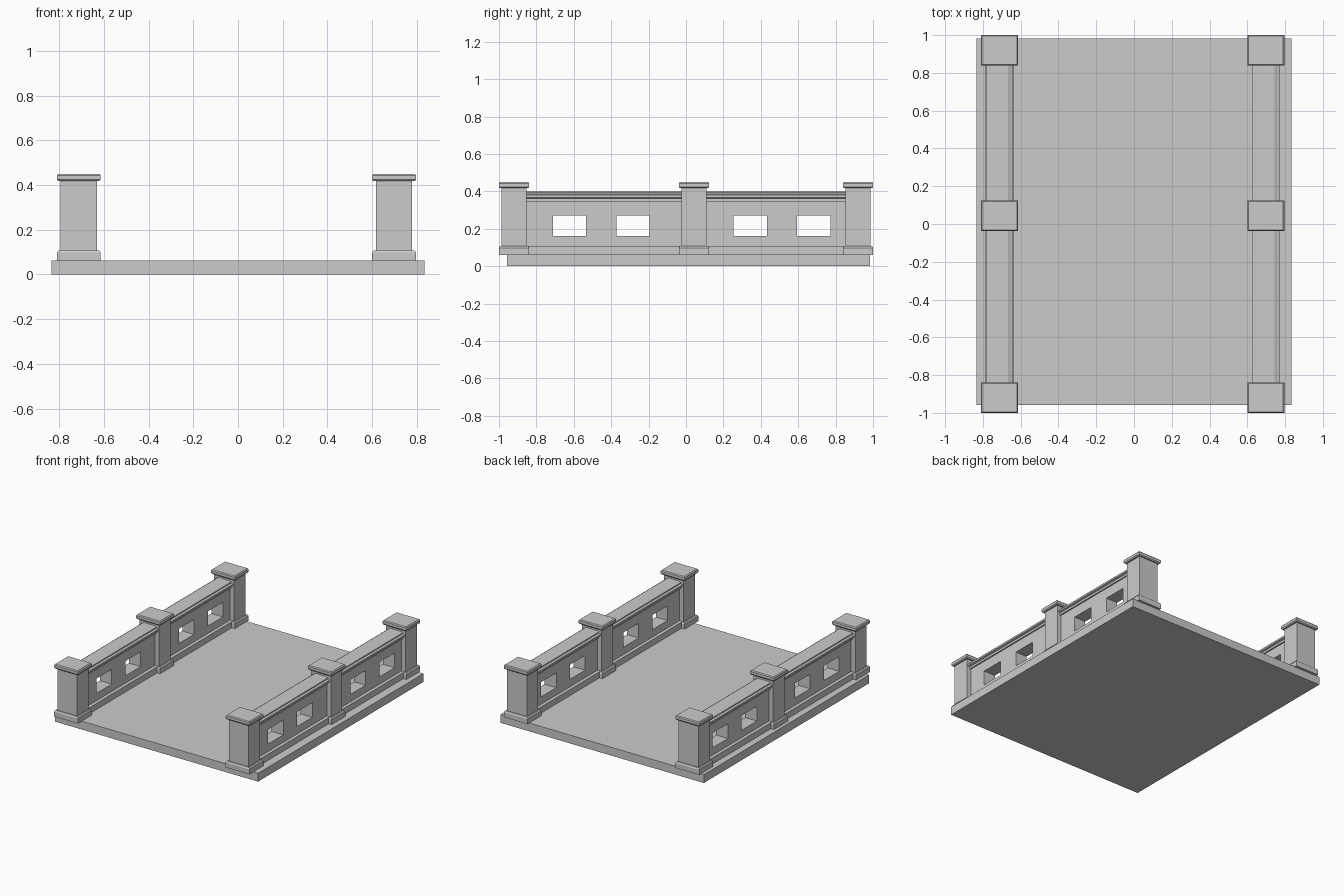
import bpy, bmesh

if "Cube" in bpy.data.objects:
    bpy.data.objects.remove(bpy.data.objects["Cube"])


def new_object(name, bm):
    bmesh.ops.recalc_face_normals(bm, faces=bm.faces[:])
    mesh = bpy.data.meshes.new(name)
    bm.to_mesh(mesh)
    bm.free()
    ob = bpy.data.objects.new(name, mesh)
    bpy.context.collection.objects.link(ob)
    return ob


def loft(bm, rings):
    """Skin a closed solid through rings with equal point counts."""
    loops = [[bm.verts.new(p) for p in ring] for ring in rings]
    n = len(loops[0])
    for a, b in zip(loops, loops[1:]):
        for i in range(n):
            j = (i + 1) % n
            bm.faces.new((a[i], a[j], b[j], b[i]))
    bm.faces.new(loops[0][::-1])
    bm.faces.new(loops[-1])


def rect(cx, cy, hx, hy, z):
    return [(cx - hx, cy - hy, z), (cx + hx, cy - hy, z),
            (cx + hx, cy + hy, z), (cx - hx, cy + hy, z)]


def box(bm, x0, x1, y0, y1, z0, z1):
    c = ((x0 + x1) / 2, (y0 + y1) / 2, (x1 - x0) / 2, (y1 - y0) / 2)
    loft(bm, [rect(*c, z0), rect(*c, z1)])


# Deck slab
bm = bmesh.new()
box(bm, -0.835, 0.835, -0.957, 0.983, 0, 0.062)
new_object("deck", bm)

SIDES = {"left": -0.712, "right": 0.698}
POSTS = {"front": -0.92, "middle": 0.043, "back": 0.92}
WALLS = {"front": (-0.853, -0.024), "back": (0.11, 0.853)}
WINDOWS = {"front": (-0.623, -0.283), "back": (0.343, 0.683)}

# Post outline: inset from the widest footprint, height
POST = [(0.0, 0.06), (0.0, 0.098), (0.007, 0.107), (0.017, 0.107),
        (0.017, 0.417), (0.006, 0.417), (0.0, 0.424), (0.0, 0.443), (0.006, 0.45)]

# Half outline of the wall section: half width, height
WALL = [(0.073, 0.06), (0.073, 0.107), (0.048, 0.107), (0.048, 0.347),
        (0.058, 0.347), (0.058, 0.363), (0.072, 0.367), (0.072, 0.380),
        (0.058, 0.385), (0.058, 0.393), (0.045, 0.400)]

for side, x in SIDES.items():
    # Posts with chamfered bases and caps
    for place, y in POSTS.items():
        bm = bmesh.new()
        loft(bm, [rect(x, y, 0.098 - d, 0.081 - d * 0.85, z) for d, z in POST])
        new_object(f"{side}_{place}_post", bm)

    # Moulded parapet walls with two openings each
    section = [(x + w, z) for w, z in WALL] + [(x - w, z) for w, z in reversed(WALL)]
    for place, (y0, y1) in WALLS.items():
        bm = bmesh.new()
        loft(bm, [[(px, y, pz) for px, pz in section] for y in (y0, y1)])
        wall = new_object(f"{side}_{place}_wall", bm)

        bm = bmesh.new()
        for yc in WINDOWS[place]:
            box(bm, x - 0.15, x + 0.15, yc - 0.089, yc + 0.089, 0.162, 0.271)
        cutter = new_object(f"{side}_{place}_opening_cutter", bm)
        cutter.hide_render = True
        cutter.display_type = 'WIRE'
        cut = wall.modifiers.new("openings", 'BOOLEAN')
        cut.operation = 'DIFFERENCE'
        cut.solver = 'EXACT'
        cut.object = cutter
